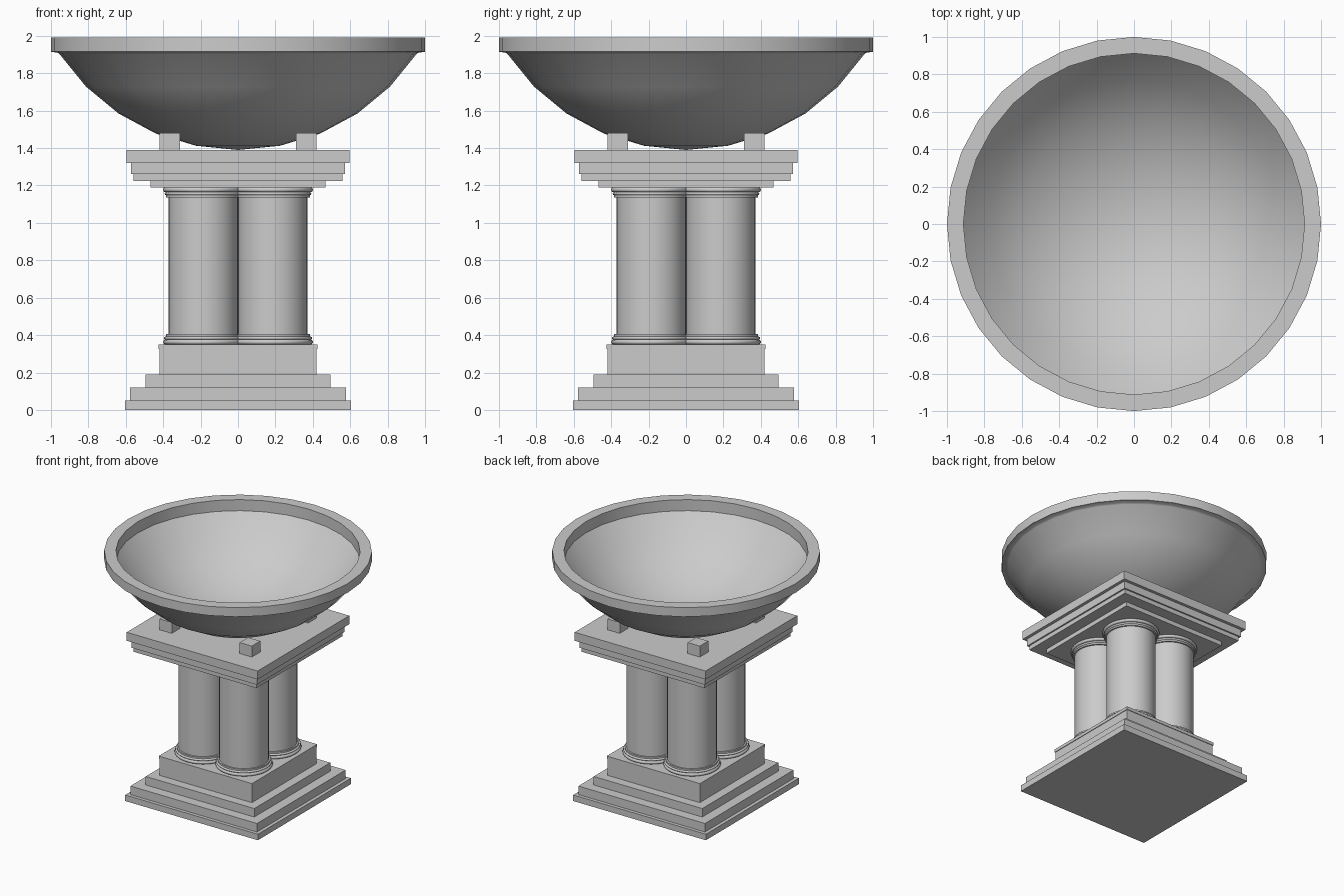
import bpy
import bmesh
from math import cos, sin, pi, sqrt, asin, radians

if "Cube" in bpy.data.objects:
    bpy.data.objects.remove(bpy.data.objects["Cube"], do_unlink=True)

stone = bpy.data.materials.new("grey stone")
stone.use_nodes = True
GREY = (0.6, 0.6, 0.6, 1)
stone.diffuse_color = GREY
stone.node_tree.nodes["Principled BSDF"].inputs["Base Color"].default_value = GREY


def finish(bm, name, smooth=False):
    bmesh.ops.remove_doubles(bm, verts=bm.verts, dist=1e-5)
    bmesh.ops.recalc_face_normals(bm, faces=bm.faces)
    mesh = bpy.data.meshes.new(name)
    bm.to_mesh(mesh)
    bm.free()
    mesh.materials.append(stone)
    obj = bpy.data.objects.new(name, mesh)
    bpy.context.collection.objects.link(obj)
    if smooth:
        bpy.ops.object.select_all(action='DESELECT')
        bpy.context.view_layer.objects.active = obj
        obj.select_set(True)
        bpy.ops.object.shade_smooth_by_angle(angle=radians(35))
    return obj


def block(name, half, z0, z1, x=0, y=0):
    bm = bmesh.new()
    bmesh.ops.create_cube(bm, size=1)
    for v in bm.verts:
        v.co = (x + v.co.x * 2 * half, y + v.co.y * 2 * half, z0 + (v.co.z + 0.5) * (z1 - z0))
    return finish(bm, name)


def lathe(name, profile, x=0, y=0, segments=32):
    bm = bmesh.new()
    verts = [bm.verts.new((r, 0, z)) for r, z in profile]
    edges = [bm.edges.new(pair) for pair in zip(verts, verts[1:])]
    bmesh.ops.spin(bm, geom=verts + edges, cent=(0, 0, 0), axis=(0, 0, 1),
                   angle=2 * pi, steps=segments, use_merge=True)
    bmesh.ops.translate(bm, verts=bm.verts, vec=(x, y, 0))
    return finish(bm, name, True)


def stack(prefix, z, layers):
    for i, (half, top) in enumerate(layers):
        block(f"{prefix}_{i + 1}", half, z, top)
        z = top


# Stepped plinth and the capping slabs
stack("plinth_step", 0, [(0.605, 0.05), (0.577, 0.12), (0.495, 0.19), (0.42, 0.325), (0.425, 0.35)])
stack("cap_slab", 1.19, [(0.468, 1.225), (0.56, 1.26), (0.572, 1.32), (0.597, 1.39)])


# Columns with rounded mouldings at both ends
def moulding(r, z0, z1):
    h = (z1 - z0) / 2
    return [(r - h + h * cos(a), z0 + h + h * sin(a)) for a in (i * pi / 6 for i in range(-3, 4))]


foot = moulding(0.215, 0.35, 0.376) + moulding(0.21, 0.376, 0.392) + [(0.198, 0.392), (0.198, 0.405)]
head = [(0.198, 1.135), (0.198, 1.148)] + moulding(0.206, 1.148, 1.164) + moulding(0.215, 1.164, 1.19)
column = [(0, 0.35)] + foot + [(0.186, 0.405), (0.186, 1.135)] + head + [(0, 1.19)]

for sy, depth in ((-1, "front"), (1, "back")):
    for sx, side in ((-1, "right"), (1, "left")):
        lathe(f"{depth}_{side}_column", column, sx * 0.186, sy * 0.186)
        # Small corner blocks that steady the bowl
        block(f"{depth}_{side}_bowl_support", 0.055, 1.39, 1.48, sx * 0.365, sy * 0.365)

# Shallow spherical bowl with a flat, thick rim
CENTRE = 2.535
R_OUT, R_IN = 1.145, 1.112


def arc(radius, end_r, steps):
    end = asin(end_r / radius)
    return [(radius * sin(end * i / steps), CENTRE - radius * cos(end * i / steps)) for i in range(steps + 1)]


outside = arc(R_OUT, 0.955, 5)
inside = arc(R_IN, 0.912, 5)
rim = [(0.965, 1.91), (1.0, 1.915), (1.0, 1.99), (0.912, 1.99)]
lathe("bowl", outside + rim + inside[::-1])
